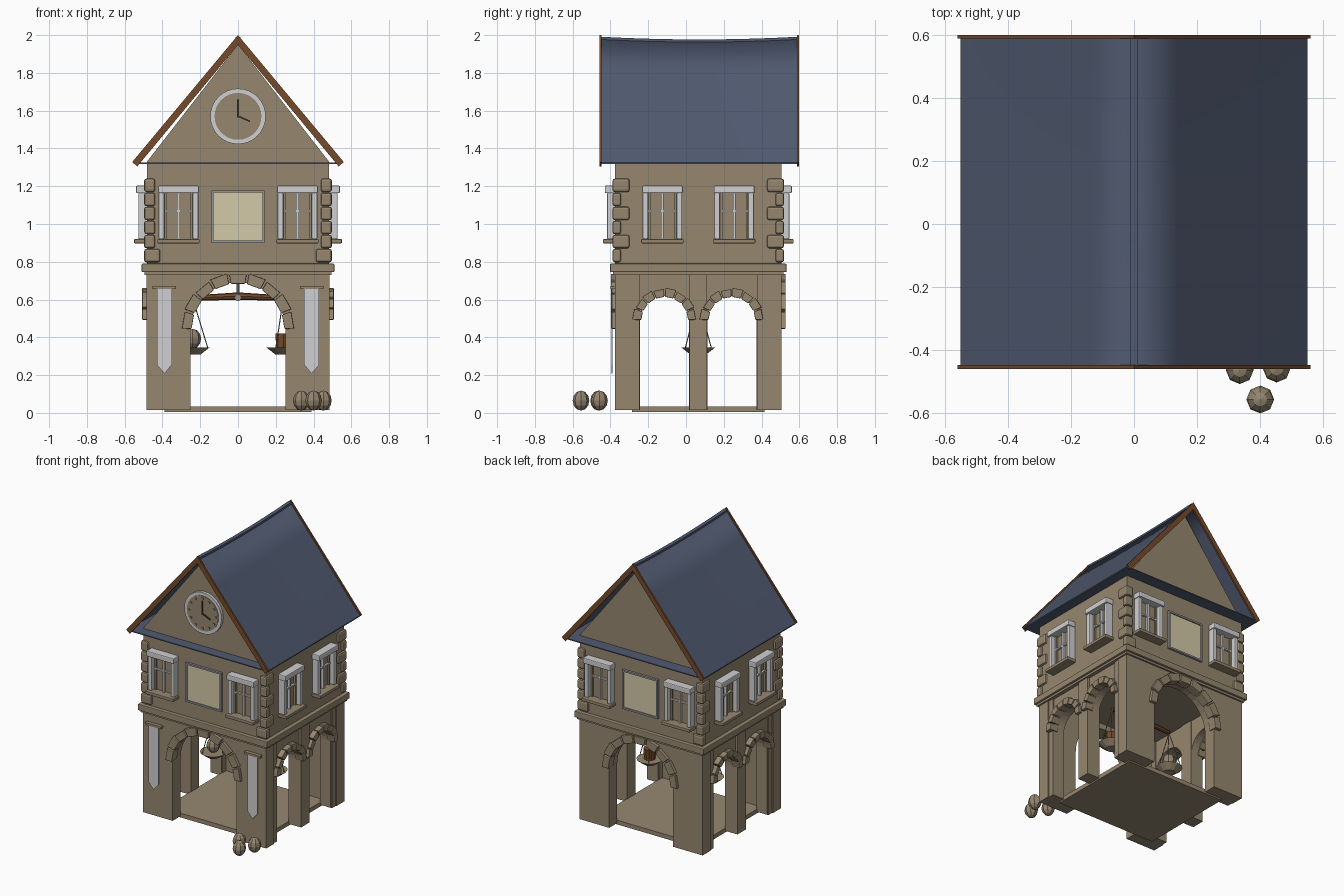
import bpy, bmesh, math
from mathutils import Matrix, Vector

if "Cube" in bpy.data.objects:
    bpy.data.objects.remove(bpy.data.objects["Cube"])


def material(name, r, g, b):
    m = bpy.data.materials.new(name)
    lin = [((c / 255 + 0.055) / 1.055) ** 2.4 for c in (r, g, b)]
    m.diffuse_color = (*lin, 1)
    m.use_nodes = True
    m.node_tree.nodes["Principled BSDF"].inputs["Base Color"].default_value = m.diffuse_color
    return m


STONE = material("stone", 150, 135, 112)
ROOF = material("slate_blue", 80, 90, 112)
WOOD = material("brown_wood", 117, 74, 42)
WHITE = material("light_grey", 208, 208, 210)
CREAM = material("cream", 212, 202, 168)
METAL = material("grey_metal", 150, 150, 155)
DARK = material("dark_brown", 75, 66, 54)

CY = 0.065                                   # centre of the building in y
ID = Matrix.Identity(4)


def face_frame(x, y, deg):
    return Matrix.Translation((x, y, 0)) @ Matrix.Rotation(math.radians(deg), 4, 'Z')


# Local frame of each wall: x along the wall, -y outward, z up
FRONT = face_frame(0, -0.375, 0)
RIGHT = face_frame(0.485, CY, 90)
BACK = face_frame(0, 0.505, 180)
LEFT = face_frame(-0.485, CY, -90)


def finish(name, bm, mat, M=ID, bevel=0, smooth=False):
    bmesh.ops.recalc_face_normals(bm, faces=bm.faces)
    bm.transform(M)
    me = bpy.data.meshes.new(name)
    bm.to_mesh(me)
    bm.free()
    me.materials.append(mat)
    ob = bpy.data.objects.new(name, me)
    bpy.context.collection.objects.link(ob)
    if bevel:
        mod = ob.modifiers.new("bevel", 'BEVEL')
        mod.width, mod.segments = bevel, 2
    if smooth:
        for p in me.polygons:
            p.use_smooth = True
    return ob


def prism(name, pts, y0, y1, mat, M=ID, bevel=0):
    """Extrude an (x, z) outline from y0 to y1."""
    bm = bmesh.new()
    f = bm.faces.new([bm.verts.new((x, y0, z)) for x, z in pts])
    ext = bmesh.ops.extrude_face_region(bm, geom=[f])
    vs = [v for v in ext["geom"] if isinstance(v, bmesh.types.BMVert)]
    bmesh.ops.translate(bm, verts=vs, vec=(0, y1 - y0, 0))
    return finish(name, bm, mat, M, bevel)


def box(name, x0, x1, y0, y1, z0, z1, mat, M=ID, bevel=0):
    return prism(name, [(x0, z0), (x1, z0), (x1, z1), (x0, z1)], y0, y1, mat, M, bevel)


def rod(name, a, b, r, mat, r2=None, sides=8):
    a, b = Vector(a), Vector(b)
    bm = bmesh.new()
    bmesh.ops.create_cone(bm, cap_ends=True, segments=sides, radius1=r,
                          radius2=r if r2 is None else r2, depth=(b - a).length)
    rot = (b - a).to_track_quat('Z', 'Y').to_matrix().to_4x4()
    return finish(name, bm, mat, Matrix.Translation((a + b) / 2) @ rot)


def sack(name, x, y, z, r, h):
    bm = bmesh.new()
    bmesh.ops.create_uvsphere(bm, u_segments=8, v_segments=6, radius=1)
    M = Matrix.Translation((x, y, z + h / 2)) @ Matrix.Diagonal((r, r, h / 2, 1))
    return finish(name, bm, STONE, M)


def polar(c, z, r, a):
    return (c + r * math.cos(a), z + r * math.sin(a))


def arcade(name, half, arches, w0, w1, M, stones, ring):
    """Wall with round-headed openings reaching the ground, plus arch stones."""
    pts = [(-half, 0.015)]
    for c, r, spring in arches:
        pts.append((c - r, 0.015))
        pts += [polar(c, spring, r, math.pi * (1 - i / 16)) for i in range(17)]
        pts.append((c + r, 0.015))
    pts += [(half, 0.015), (half, 0.735), (-half, 0.735)]
    prism(name, pts, w0, w1, STONE, M)
    for c, r, spring in arches:
        step = math.pi / stones
        for i in range(stones):
            a, b = i * step + 0.02, (i + 1) * step - 0.02
            out = r + ring + (0.006 if i % 2 else 0)
            wedge = [polar(c, spring, r - 0.006, a), polar(c, spring, out, a),
                     polar(c, spring, out, b), polar(c, spring, r - 0.006, b)]
            prism("arch_stone", wedge, -0.022, 0.04, STONE, M, 0.004)


# Ground floor: plate, arcades, corner pillars and side pilasters
box("floor_plate", -0.39, 0.39, -0.285, 0.415, 0.005, 0.035, STONE)
for M, tag in ((FRONT, "front"), (BACK, "back")):
    arcade(tag + "_arcade", 0.485, [(0, 0.252, 0.44)], 0, 0.09, M, 9, 0.045)
for M, tag in ((RIGHT, "right"), (LEFT, "left")):
    arcade(tag + "_arcade", 0.35, [(-0.178, 0.13, 0.49), (0.178, 0.13, 0.49)],
           0.015, 0.095, M, 8, 0.036)
    box(tag + "_pilaster", -0.047, 0.047, 0, 0.1, 0.015, 0.735, STONE, M)
    for s in (-1, 1):
        box(tag + "_edge_pilaster", s * 0.33 - 0.02, s * 0.33 + 0.02, 0.006, 0.1,
            0.015, 0.735, STONE, M)

# Ledge between floors
box("ledge_lower", -0.496, 0.496, -0.387, 0.517, 0.73, 0.75, STONE)
box("ledge_upper", -0.51, 0.51, -0.402, 0.532, 0.745, 0.79, STONE, bevel=0.005)

# Upper floor with gables
prism("upper_walls", [(-0.482, 0.785), (0.482, 0.785), (0.482, 1.33), (0, 1.95),
                      (-0.482, 1.33)], -0.375, 0.505, STONE)


def window(c, M):
    box("window_lintel", c - 0.108, c + 0.108, -0.055, 0.01, 1.163, 1.203, WHITE, M, 0.006)
    box("window_sill", c - 0.112, c + 0.112, -0.065, 0.01, 0.898, 0.92, STONE, M, 0.004)
    for s in (-1, 1):
        box("window_jamb", c + s * 0.09 - 0.015, c + s * 0.09 + 0.015, -0.043, 0.01,
            0.92, 1.165, WHITE, M, 0.006)
        box("sash_stile", c + s * 0.068 - 0.006, c + s * 0.068 + 0.006, -0.012, 0.01,
            0.92, 1.165, STONE, M)
    box("window_mullion", c - 0.007, c + 0.007, -0.016, 0.01, 0.92, 1.165, WHITE, M)
    box("window_crossbar", c - 0.075, c + 0.075, -0.012, 0.01, 1.064, 1.074, WHITE, M)


for M, off in ((FRONT, 0.315), (BACK, 0.315), (RIGHT, 0.19), (LEFT, 0.19)):
    for s in (-1, 1):
        window(s * off, M)

# Framed panels on front and back
for M in (FRONT, BACK):
    box("panel", -0.13, 0.13, -0.008, 0.005, 0.91, 1.167, CREAM, M)
    for s in (-1, 1):
        box("panel_frame_side", s * 0.135 - 0.006, s * 0.135 + 0.006, -0.016, 0.005,
            0.9, 1.178, METAL, M)
        zc = 1.039 + s * 0.133
        box("panel_frame_rail", -0.14, 0.14, -0.016, 0.005, zc - 0.006, zc + 0.006, METAL, M)

# Rounded corner stones, alternating long and short
for sx in (-1, 1):
    for sy in (-1, 1):
        for i in range(6):
            lx, ly = (0.085 if i == 0 else 0.058), (0.09 if i % 2 else 0.045)
            z = 0.797 + i * 0.0745
            xa, ya = sx * 0.497, CY + sy * 0.454
            xs, ys = sorted((xa, xa - sx * lx)), sorted((ya, ya - sy * ly))
            box("corner_stone", *xs, *ys, z, z + 0.071, STONE, bevel=0.012)

# Roof: smooth sheet with a slight sag, flat soffit, ridge and barge boards
bm = bmesh.new()
rows = []
for j in range(9):
    v = j / 4 - 1
    row = []
    for i in range(-4, 5):
        x = i * 0.1375
        z = 1.985 - 1.2 * abs(x) - 0.014 * (1 - v * v) * (1 - abs(i) / 4)
        row.append(bm.verts.new((x, 0.07 + 0.52 * v, z)))
    rows.append(row)
for a, b in zip(rows, rows[1:]):
    for i in range(8):
        bm.faces.new((a[i], a[i + 1], b[i + 1], b[i]))
finish("roof_slopes", bm, ROOF, smooth=True)
box("soffit", -0.55, 0.55, -0.45, 0.59, 1.318, 1.325, ROOF)
for k in range(8):
    v0, v1 = k / 4 - 1, (k + 1) / 4 - 1
    za, zb = (1.977 - 0.014 * (1 - v * v) for v in (v0, v1))
    ridge = [(0.07 + 0.52 * v0, za), (0.07 + 0.52 * v1, zb),
             (0.07 + 0.52 * v1, zb + 0.014), (0.07 + 0.52 * v0, za + 0.014)]
    prism("ridge_cap", ridge, -0.013, 0.013, ROOF, Matrix.Rotation(math.pi / 2, 4, 'Z'))
for y in (-0.459, 0.587):
    for s in (-1, 1):
        prism("barge_board", [(0, 2.0), (s * 0.56, 1.328), (s * 0.533, 1.305), (0, 1.948)],
              y, y + 0.012, WOOD)


# Clock on the front gable
def ring(r, n=32):
    return [polar(0, 1.57, r, 2 * math.pi * i / n) for i in range(n)]


prism("clock_rim", ring(0.147), -0.02, 0.005, WHITE, FRONT)
prism("clock_face", ring(0.124), -0.024, 0, STONE, FRONT)
for i in range(12):
    x, z = polar(0, 1.57, 0.105, i * math.pi / 6)
    box("hour_mark", x - 0.006, x + 0.006, -0.03, -0.02, z - 0.006, z + 0.006, STONE, FRONT)
box("minute_hand", -0.004, 0.004, -0.032, -0.02, 1.565, 1.66, DARK, FRONT)
prism("hour_hand", [(0, 1.566), (0.062, 1.54), (0.064, 1.547), (0.002, 1.575)],
      -0.032, -0.02, DARK, FRONT)

# Banners on the front pillars
for s in (-1, 1):
    c = s * 0.39
    prism("banner", [(c - 0.04, 0.655), (c - 0.04, 0.255), (c, 0.208), (c + 0.04, 0.255),
                     (c + 0.04, 0.655)], -0.02, -0.014, WHITE, FRONT)
    box("banner_rail", c - 0.063, c + 0.063, -0.026, 0.005, 0.657, 0.673, STONE, FRONT)

# Hanging balance inside the arcade
rod("balance_hanger", (0, CY, 0.74), (0, CY, 0.6), 0.008, METAL)
rod("balance_pivot", (0, CY - 0.02, 0.608), (0, CY + 0.02, 0.608), 0.016, METAL)
for s in (-1, 1):
    x = s * 0.24
    rod("balance_beam", (0, CY, 0.618), (x, CY, 0.608), 0.02, WOOD, 0.014)
    rod("balance_pan", (x, CY, 0.308), (x, CY, 0.345), 0.04, STONE, 0.088, 12)
    for k in range(3):
        a = 2 * math.pi * k / 3
        rod("pan_cord", (x, CY, 0.605),
            (x + 0.08 * math.cos(a), CY + 0.08 * math.sin(a), 0.343), 0.003, STONE, sides=5)
sack("weighed_sack", -0.24, CY, 0.34, 0.045, 0.105)
rod("weighed_basket", (0.24, CY, 0.34), (0.24, CY, 0.42), 0.038, WOOD, 0.042)

# Sacks by the front corner
for x, y in ((0.335, -0.463), (0.452, -0.458), (0.4, -0.556)):
    sack("ground_sack", x, y, 0.012, 0.044, 0.106)
